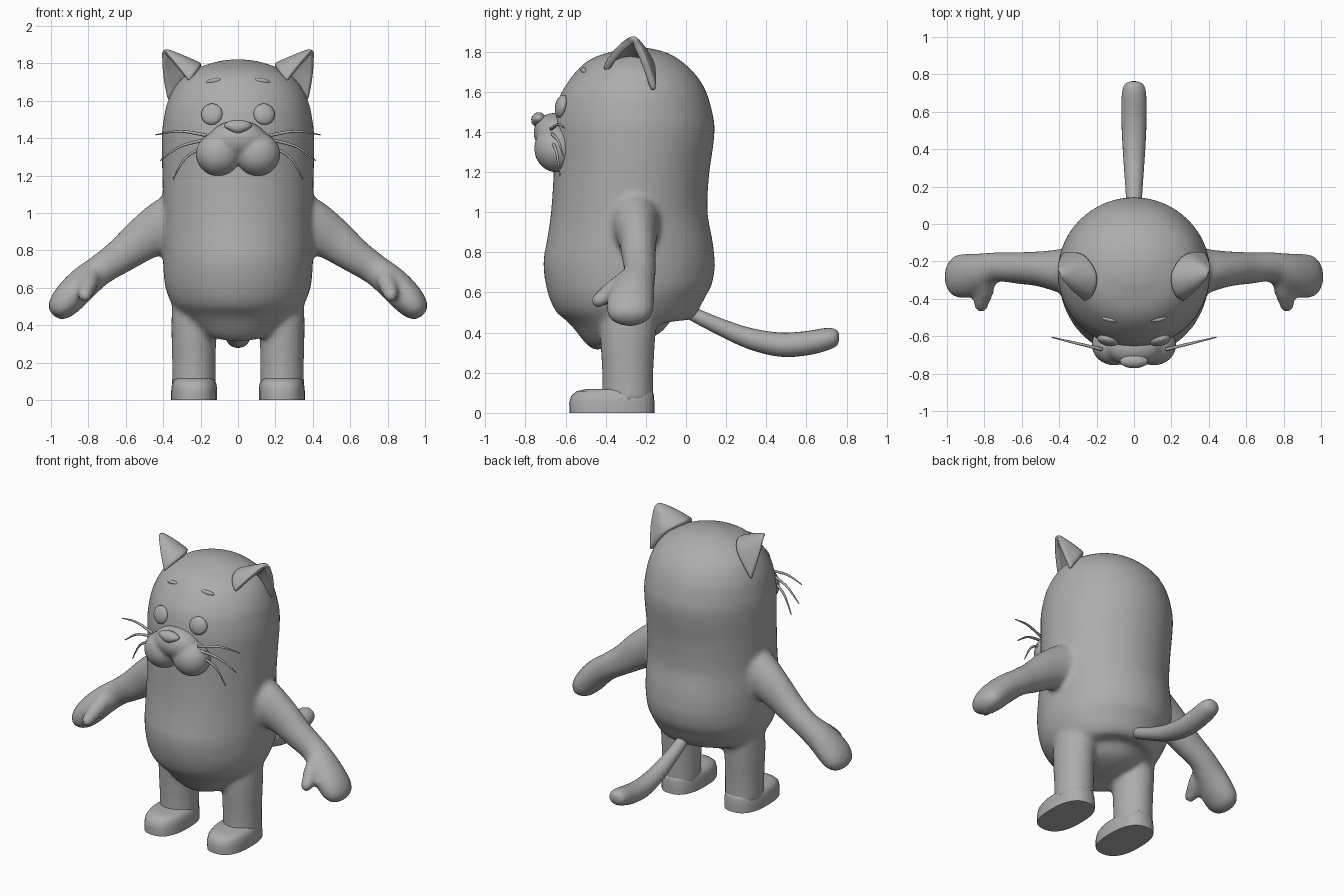
import bpy, bmesh, math
from mathutils import Vector, Matrix

if "Cube" in bpy.data.objects:
    bpy.data.objects.remove(bpy.data.objects["Cube"])

grey = bpy.data.materials.new("soft grey")
grey.diffuse_color = (0.42, 0.42, 0.42, 1)
grey.use_nodes = True
grey.node_tree.nodes["Principled BSDF"].inputs["Base Color"].default_value = grey.diffuse_color


def finish(bm, name):
    bmesh.ops.recalc_face_normals(bm, faces=bm.faces)
    me = bpy.data.meshes.new(name)
    bm.to_mesh(me)
    bm.free()
    me.materials.append(grey)
    ob = bpy.data.objects.new(name, me)
    bpy.context.collection.objects.link(ob)
    for p in me.polygons:
        p.use_smooth = True
    return ob


def spline(rows, steps):
    """Catmull-Rom interpolation through rows of numbers."""
    out = []
    n = len(rows)
    for i in range(n - 1):
        q = [rows[max(0, min(n - 1, i + k))] for k in (-1, 0, 1, 2)]
        for s in range(steps):
            t = s / steps
            out.append([0.5 * (2 * b + (c - a) * t + (2 * a - 5 * b + 4 * c - d) * t * t
                               + (3 * b - a - 3 * c + d) * t ** 3) for a, b, c, d in zip(*q)])
    return out + [list(rows[-1])]


def sweep(bm, rows, ref, sides=24, steps=4, mirror=1):
    """Tube through rows of (x, y, z, radius along ref, other radius)."""
    rows = spline(rows, steps)
    pts = [Vector(r[:3]) for r in rows]
    rings = []
    for i, r in enumerate(rows):
        t = (pts[min(i + 1, len(pts) - 1)] - pts[max(i - 1, 0)]).normalized()
        u = (ref - t * ref.dot(t)).normalized()
        v = t.cross(u)
        ring = []
        for k in range(sides):
            a = 2 * math.pi * k / sides
            p = pts[i] + u * (max(r[3], .001) * math.cos(a)) + v * (max(r[4], .001) * math.sin(a))
            ring.append(bm.verts.new((p.x * mirror, p.y, p.z)))
        rings.append(ring)
    for a, b in zip(rings, rings[1:]):
        for k in range(sides):
            bm.faces.new((a[k], a[k - 1], b[k - 1], b[k]))
    bm.faces.new(rings[0])
    bm.faces.new(rings[-1][::-1])


def ball(bm, centre, radii, rot=(0, 0, 0), seg=24):
    m = Matrix.Translation(centre)
    for ang, ax in zip(rot, "XYZ"):
        m = m @ Matrix.Rotation(ang, 4, ax)
    bmesh.ops.create_uvsphere(bm, u_segments=seg, v_segments=seg // 2, radius=1,
                              matrix=m @ Matrix.Diagonal((*radii, 1)))


def blend(ob, voxel, rounds):
    """Fuse overlapping volumes and soften the joins."""
    r = ob.modifiers.new("fuse", 'REMESH')
    r.mode, r.voxel_size, r.use_smooth_shade = 'VOXEL', voxel, True
    s = ob.modifiers.new("soften", 'SMOOTH')
    s.factor, s.iterations = 0.5, rounds


X, Y = Vector((1, 0, 0)), Vector((0, 1, 0))

# Body trunk: (height, front y, back y, half width)
profile = [(.355, -.30, -.20, .03), (.375, -.42, -.09, .17), (.42, -.53, -.01, .27),
           (.5, -.62, .07, .345), (.6, -.685, .12, .388), (.72, -.71, .143, .40),
           (.82, -.70, .138, .402), (1.0, -.672, .108, .40), (1.2, -.66, .115, .405),
           (1.4, -.662, .142, .408), (1.5, -.648, .135, .398), (1.6, -.61, .108, .375),
           (1.7, -.54, .045, .32), (1.77, -.45, -.04, .225), (1.81, -.34, -.15, .11),
           (1.822, -.26, -.23, .015)]
bm = bmesh.new()
sweep(bm, [(0, (f + b) / 2, z, (b - f) / 2, w) for z, f, b, w in profile], Y, sides=48)

# Arms, mitten hands, thumbs and legs
arm = [(.28, -.25, .96, .15, .17), (.38, -.25, .93, .12, .15), (.5, -.24, .865, .095, .12),
       (.62, -.235, .775, .085, .096), (.73, -.23, .70, .08, .084), (.82, -.255, .63, .1, .088),
       (.89, -.275, .56, .117, .088), (.94, -.28, .505, .115, .078), (.975, -.28, .47, .085, .055),
       (.99, -.28, .455, .03, .02)]
thumb = [(.79, -.30, .66, .05, .05), (.80, -.36, .615, .05, .05), (.815, -.415, .575, .042, .042),
         (.82, -.45, .55, .033, .033), (.825, -.466, .54, .01, .01)]
leg = [(.235, -.29, .06, .128, .118), (.235, -.29, .2, .128, .117),
       (.235, -.29, .4, .14, .122), (.22, -.28, .55, .15, .13)]
for m in (1, -1):
    sweep(bm, arm, Y, mirror=m)
    sweep(bm, thumb, X, sides=16, mirror=m)
    sweep(bm, leg, Y, mirror=m)
blend(finish(bm, "body"), .016, 7)

# Feet: flat soled, with rounded toes
for m, side in ((1, "right"), (-1, "left")):
    bm = bmesh.new()
    rows = [(0, -.58, -.157, .123), (.05, -.582, -.157, .123), (.085, -.572, -.16, .119),
            (.108, -.545, -.165, .108), (.118, -.50, -.18, .085)]
    rings = []
    for z, f, b, w in rows:
        ring = []
        for k in range(32):
            a = 2 * math.pi * k / 32
            c, s = math.cos(a), math.sin(a)
            ring.append(bm.verts.new((m * .234 + w * math.copysign(abs(c) ** .8, c),
                                      (f + b) / 2 + (b - f) / 2 * math.copysign(abs(s) ** .8, s), z)))
        rings.append(ring)
    for a, b in zip(rings, rings[1:]):
        for k in range(32):
            bm.faces.new((a[k], a[k - 1], b[k - 1], b[k]))
    bm.faces.new(rings[-1])
    sole = bm.faces.new(rings[0])
    for e in sole.edges:
        e.smooth = False
    finish(bm, side + "_foot")

# Tail
bm = bmesh.new()
sweep(bm, [(0, -.05, .54, .03, .03), (0, .05, .485, .038, .035), (0, .18, .425, .045, .042),
           (0, .32, .37, .055, .052), (0, .47, .34, .064, .06), (0, .6, .347, .068, .06),
           (0, .7, .368, .064, .055), (0, .745, .378, .05, .042), (0, .762, .38, .02, .02)], X)
finish(bm, "tail")

# Ears: cupped shells opening outwards
arc = spline([(.26, -.405, 1.70), (.215, -.37, 1.76), (.2, -.27, 1.785),
              (.27, -.17, 1.74), (.375, -.16, 1.595)], 4)
tip = Vector((.40, -.262, 1.868))
for m, side in ((1, "right"), (-1, "left")):
    bm = bmesh.new()
    rows = []
    for i in range(9):
        t = i / 8
        row = []
        for j, p in enumerate(arc):
            q = Vector(p).lerp(tip, t * .93)
            edge = abs(j / (len(arc) - 1) - .5) * 2
            q += Vector((.012, 0, .02)) * math.sin(math.pi * t) * edge
            row.append(bm.verts.new((m * q.x, q.y, q.z)))
        rows.append(row)
    for a, b in zip(rows, rows[1:]):
        for k in range(len(arc) - 1):
            bm.faces.new((a[k], a[k + 1], b[k + 1], b[k]))
    bm.faces.new(rows[-1])
    ear = finish(bm, side + "_ear")
    s = ear.modifiers.new("thickness", 'SOLIDIFY')
    s.thickness, s.offset = .035, 0
    b = ear.modifiers.new("round rim", 'SUBSURF')
    b.levels = b.render_levels = 1

# Muzzle: bridge with two cheeks
bm = bmesh.new()
ball(bm, (0, -.655, 1.395), (.155, .105, .1))
for m in (1, -1):
    ball(bm, (m * .105, -.645, 1.315), (.122, .112, .118), (.15, 0, 0))
blend(finish(bm, "muzzle"), .012, 5)

# Nose: rounded triangle narrowing downwards
bm = bmesh.new()
ball(bm, (0, -.735, 1.46), (.078, .036, .038), (-.35, 0, 0))
for v in bm.verts:
    v.co.x *= max(.45, min(1, 1 + (v.co.z - 1.465) * 14))
finish(bm, "nose")

for m, side in ((1, "right"), (-1, "left")):
    # Eyes
    bm = bmesh.new()
    ball(bm, (m * .14, -.622, 1.528), (.058, .028, .058), (-.22, 0, m * .22))
    finish(bm, side + "_eye")
    # Faint brow
    bm = bmesh.new()
    ball(bm, (m * .13, -.508, 1.705), (.045, .016, .014), (-.6, 0, m * .25), 16)
    finish(bm, side + "_brow")
    # Whiskers: start, middle, end in (x, z)
    for n, pts in enumerate((((.17, 1.415), (.31, 1.437), (.44, 1.418)),
                             ((.18, 1.39), (.31, 1.355), (.415, 1.28)),
                             ((.17, 1.36), (.28, 1.295), (.347, 1.18)))):
        bm = bmesh.new()
        sweep(bm, [(x, -.668 + .24 * (x - .18), z, r, r) for (x, z), r in zip(pts, (.009, .007, .003))],
              Y, sides=8, steps=6, mirror=m)
        finish(bm, f"{side}_whisker_{n + 1}")
